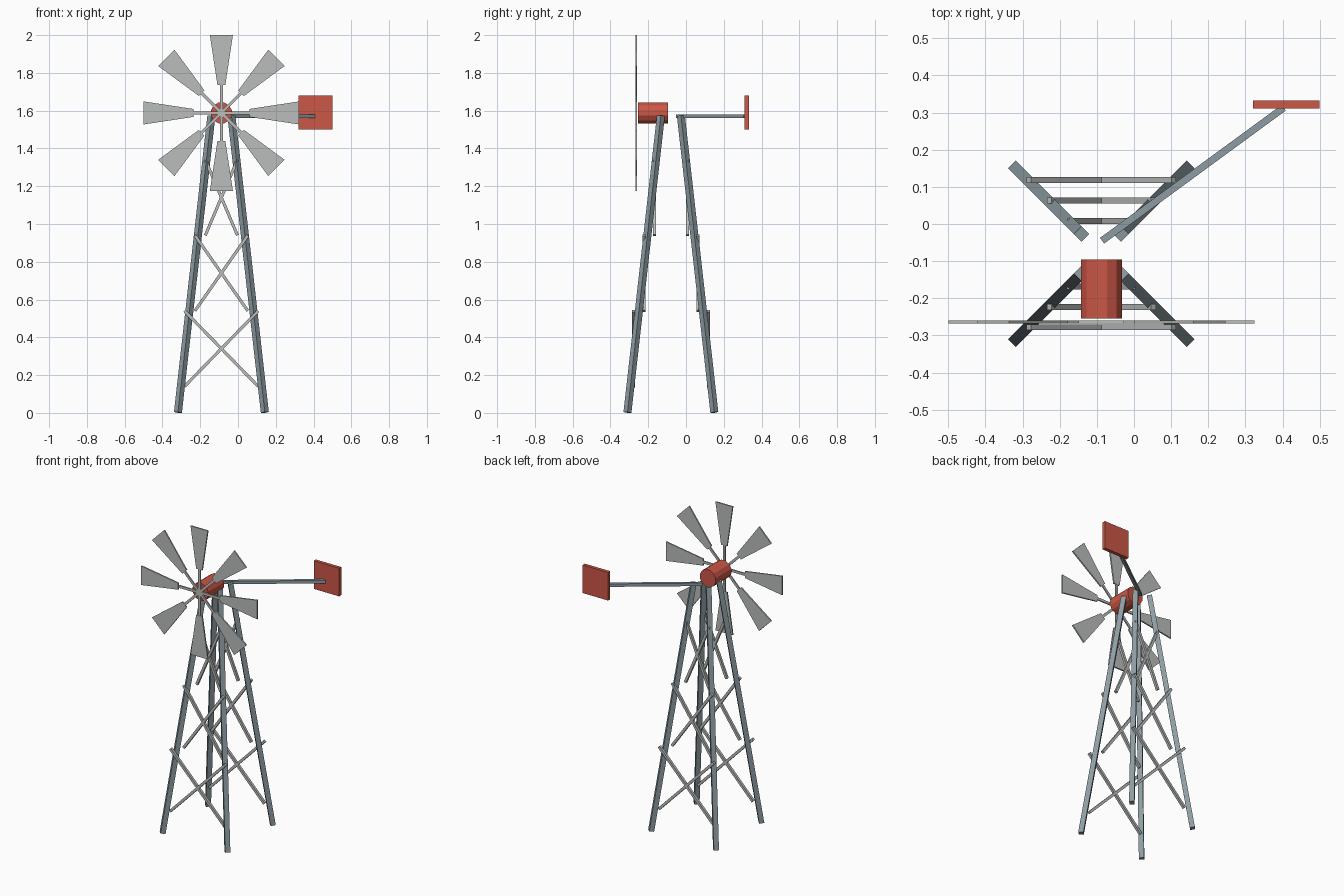
import bpy
import bmesh
import math
from mathutils import Vector, Matrix

cube = bpy.data.objects.get("Cube")
if cube:
    bpy.data.objects.remove(cube, do_unlink=True)


def material(name, rgb):
    mat = bpy.data.materials.new(name)
    mat.use_nodes = True
    color = (*rgb, 1.0)
    mat.diffuse_color = color
    mat.node_tree.nodes["Principled BSDF"].inputs["Base Color"].default_value = color
    return mat


RED = material("barn_red", (0.60, 0.095, 0.062))
STEEL = material("blue_grey_steel", (0.27, 0.335, 0.365))
TIN = material("pale_tin", (0.49, 0.51, 0.50))

CX, CY = -0.088, -0.08      # tower axis
HUB_Z = 1.588
LEG_TOP = 1.573
FOOT, HEAD = 0.23, 0.053    # half spread of the legs at the ground and top


def add_object(name, bm, mat):
    bmesh.ops.recalc_face_normals(bm, faces=bm.faces)
    mesh = bpy.data.meshes.new(name)
    bm.to_mesh(mesh)
    bm.free()
    mesh.materials.append(mat)
    obj = bpy.data.objects.new(name, mesh)
    bpy.context.scene.collection.objects.link(obj)
    return obj


def beam(name, start, end, width, mat):
    """Square bar between two points, its local x kept level."""
    start, end = Vector(start), Vector(end)
    axis = end - start
    bm = bmesh.new()
    bmesh.ops.create_cube(bm, size=1, matrix=Matrix.Diagonal((width, width, axis.length, 1)))
    turn = axis.to_track_quat('Z', 'Y').to_matrix().to_4x4()
    bm.transform(Matrix.Translation((start + end) / 2) @ turn)
    return add_object(name, bm, mat)


# Four splayed legs
for side, sx in (("right", -1), ("left", 1)):
    for face, sy in (("front", -1), ("back", 1)):
        beam(f"{face}_{side}_leg",
             (CX + sx * FOOT, CY + sy * FOOT, 0.0025),
             (CX + sx * HEAD, CY + sy * HEAD, LEG_TOP), 0.03, STEEL)

# Three tiers of crossed braces on the front and back
for tier in range(3):
    low = 0.14 + 0.4 * tier
    high = low + 0.4
    half = 0.195 - 0.055 * tier
    for face, sy in (("front", -1), ("back", 1)):
        y = CY + sy * (half + 0.003)
        for label, sx in (("rising", 1), ("falling", -1)):
            beam(f"{face}_{label}_brace_{tier + 1}",
                 (CX - sx * half, y, low), (CX + sx * half, y, high), 0.016, TIN)

# Gearbox drum
bm = bmesh.new()
bmesh.ops.create_cone(bm, cap_ends=True, segments=12, radius1=0.057, radius2=0.057, depth=0.16)
bm.transform(Matrix.Translation((CX, -0.175, HUB_Z))
             @ Matrix.Rotation(math.pi / 2, 4, 'X') @ Matrix.Rotation(math.pi / 12, 4, 'Z'))
add_object("gearbox_drum", bm, RED)

# Wheel of eight tapered blades on thin spokes
WHEEL = Matrix.Translation((CX, -0.264, HUB_Z))


def tapered_plate(name, r0, w0, r1, w1, thick, turn):
    bm = bmesh.new()
    outline = [(-w0, r0), (w0, r0), (w1, r1), (-w1, r1)]
    face = bm.faces.new([bm.verts.new((x, -thick / 2, z)) for x, z in outline])
    side = bmesh.ops.extrude_face_region(bm, geom=[face])
    moved = [v for v in side["geom"] if isinstance(v, bmesh.types.BMVert)]
    bmesh.ops.translate(bm, vec=(0, thick, 0), verts=moved)
    bm.transform(WHEEL @ turn)
    return add_object(name, bm, TIN)


for i in range(8):
    turn = Matrix.Rotation(i * math.pi / 4, 4, 'Y')
    tapered_plate(f"wheel_blade_{i + 1}", 0.148, 0.021, 0.412, 0.061, 0.009, turn)
    tapered_plate(f"wheel_spoke_{i + 1}", 0.0, 0.008, 0.16, 0.008, 0.008, turn)

# Tail boom and vane
beam("tail_boom", (-0.086, -0.045, LEG_TOP - 0.002), (0.403, 0.313, LEG_TOP - 0.002), 0.019, STEEL)
bm = bmesh.new()
bmesh.ops.create_cube(bm, size=1, matrix=Matrix.Translation((0.41, 0.322, 1.59))
                      @ Matrix.Diagonal((0.18, 0.022, 0.18, 1)))
add_object("tail_vane", bm, RED)
